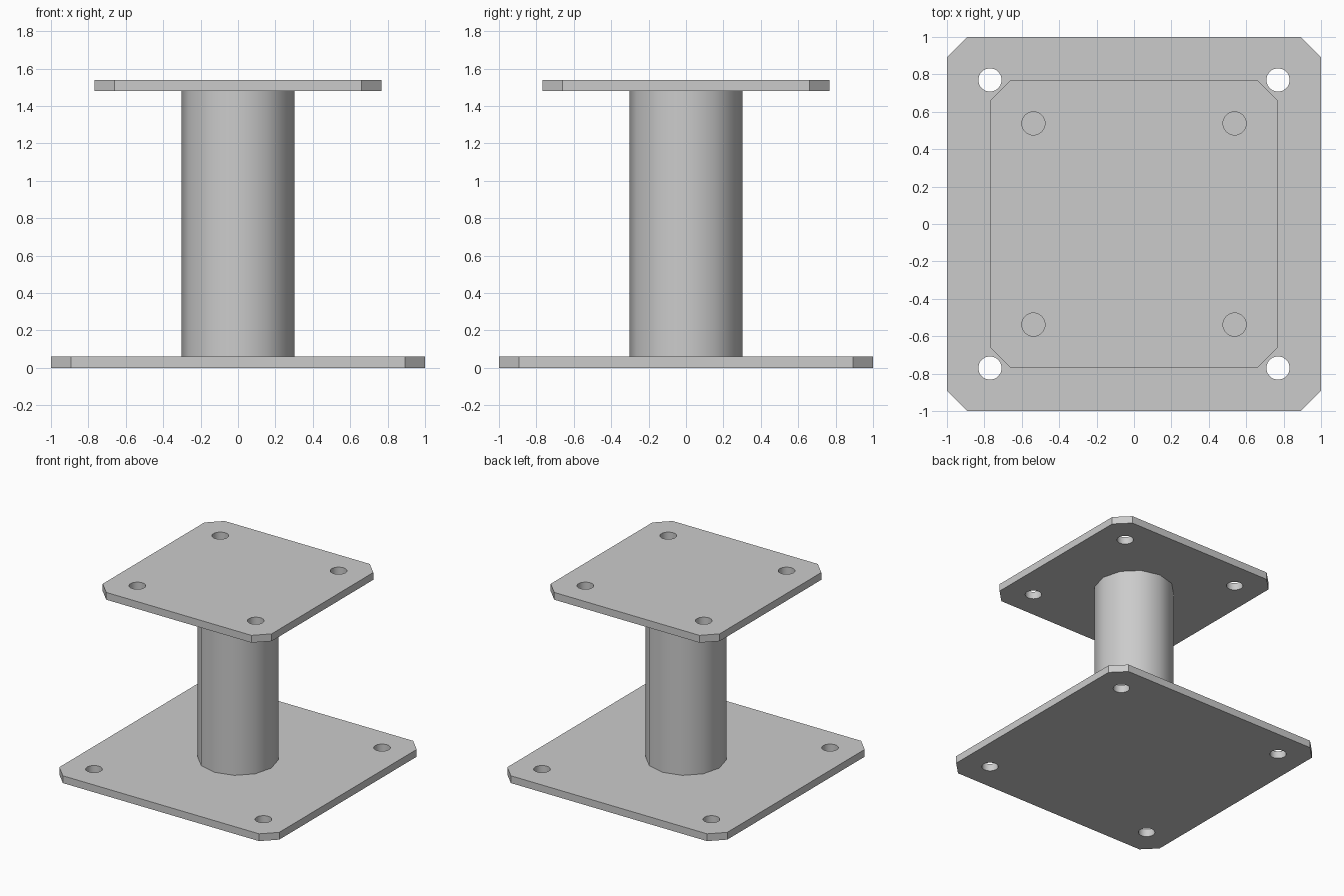
import bpy
import bmesh
from math import radians
from mathutils import Matrix

THICK = 0.06
HEIGHT = 1.54
CHAMFER = 0.108

old = bpy.data.objects.get("Cube")
if old:
    bpy.data.objects.remove(old, do_unlink=True)

# Single bare metal colour
steel = bpy.data.materials.new("steel_grey")
steel.use_nodes = True
colour = (0.6, 0.6, 0.6, 1)
steel.diffuse_color = colour
steel.node_tree.nodes["Principled BSDF"].inputs["Base Color"].default_value = colour


def make_object(name, bm):
    bmesh.ops.recalc_face_normals(bm, faces=bm.faces)
    mesh = bpy.data.meshes.new(name)
    bm.to_mesh(mesh)
    bm.free()
    obj = bpy.data.objects.new(name, mesh)
    mesh.materials.append(steel)
    bpy.context.collection.objects.link(obj)
    return obj


def activate(obj):
    bpy.ops.object.select_all(action='DESELECT')
    obj.select_set(True)
    bpy.context.view_layer.objects.active = obj


def add_cylinder(bm, radius, depth, sides, centre):
    bmesh.ops.create_cone(bm, cap_ends=True, segments=sides, radius1=radius,
                          radius2=radius, depth=depth,
                          matrix=Matrix.Translation(centre))


def smooth(obj):
    activate(obj)
    bpy.ops.object.shade_smooth_by_angle(angle=radians(40))


def make_plate(name, half, hole_offset, base_z):
    # Square slab with clipped corners
    bm = bmesh.new()
    c = half - CHAMFER
    outline = [(half, -c), (half, c), (c, half), (-c, half),
               (-half, c), (-half, -c), (-c, -half), (c, -half)]
    face = bm.faces.new([bm.verts.new((x, y, base_z)) for x, y in outline])
    walls = bmesh.ops.extrude_face_region(bm, geom=[face], use_keep_orig=True)
    top = [v for v in walls["geom"] if isinstance(v, bmesh.types.BMVert)]
    bmesh.ops.translate(bm, verts=top, vec=(0, 0, THICK))
    plate = make_object(name, bm)

    # Four bolt holes
    bm = bmesh.new()
    for sx in (-1, 1):
        for sy in (-1, 1):
            add_cylinder(bm, 0.062, THICK * 3, 32,
                         (sx * hole_offset, sy * hole_offset, base_z + THICK / 2))
    cutter = make_object(name + "_hole_cutter", bm)
    cutter.hide_render = True
    mod = plate.modifiers.new("bolt_holes", 'BOOLEAN')
    mod.operation = 'DIFFERENCE'
    mod.solver = 'EXACT'
    mod.object = cutter
    activate(plate)
    bpy.ops.object.modifier_apply(modifier=mod.name)
    bpy.data.objects.remove(cutter, do_unlink=True)
    smooth(plate)


make_plate("base_plate", 1.0, 0.77, 0)
make_plate("top_plate", 0.768, 0.538, HEIGHT - THICK)

# Round column between the plates
bm = bmesh.new()
add_cylinder(bm, 0.302, HEIGHT - 2 * THICK, 12, (0, 0, HEIGHT / 2))
smooth(make_object("column", bm))
